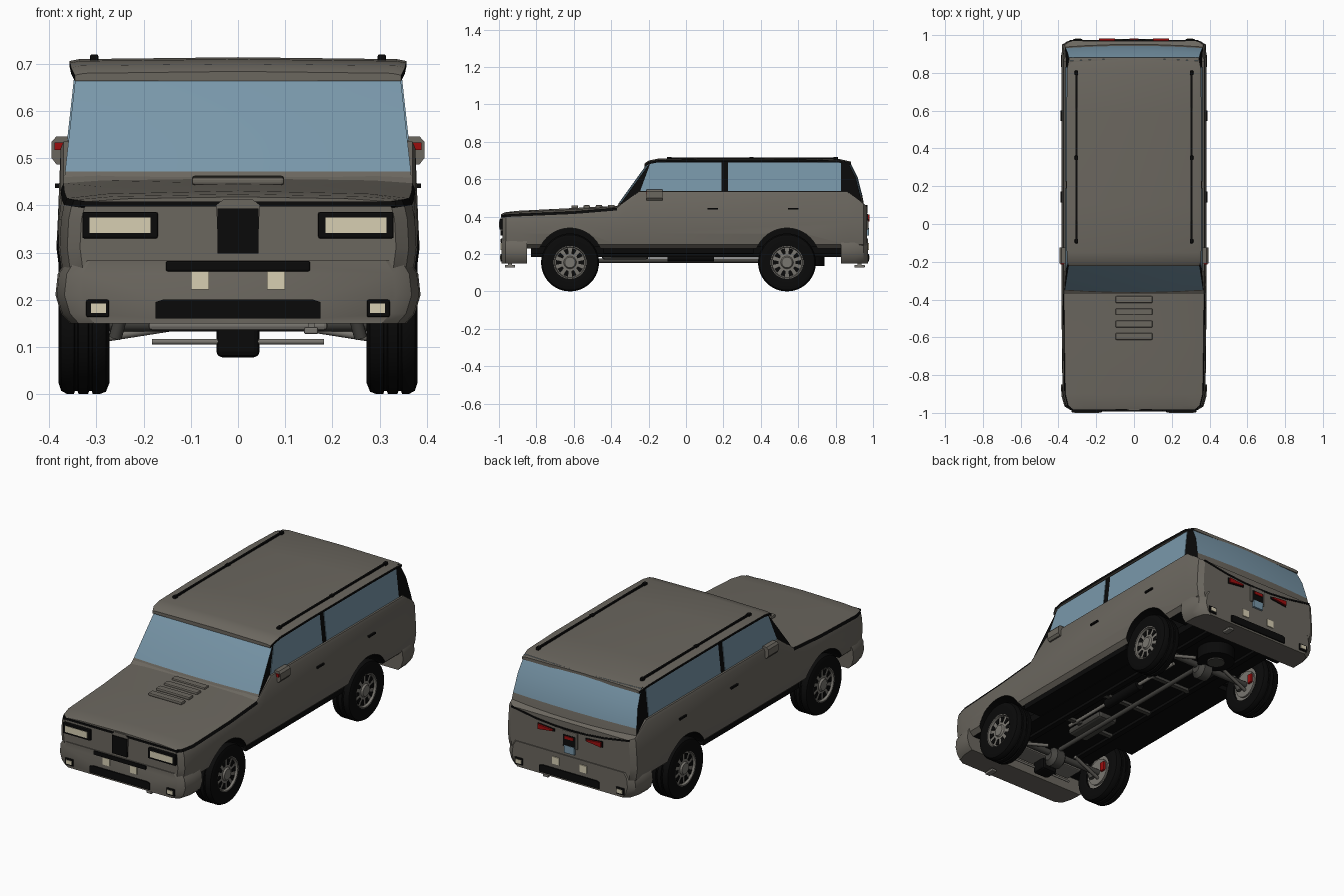
import bpy, bmesh, math
from mathutils import Vector

if "Cube" in bpy.data.objects:
    bpy.data.objects.remove(bpy.data.objects["Cube"])


def make_mat(name, rgb):
    m = bpy.data.materials.new(name)
    m.use_nodes = True
    m.diffuse_color = (*rgb, 1)
    m.node_tree.nodes["Principled BSDF"].inputs["Base Color"].default_value = (*rgb, 1)
    return m


PAINT = make_mat("taupe paint", (0.147, 0.135, 0.114))
BLACK = make_mat("black trim", (0.003, 0.003, 0.003))
GLASS = make_mat("blue glass", (0.19, 0.31, 0.4))
LAMP = make_mat("cream lamp", (0.68, 0.62, 0.45))
RED = make_mat("red lens", (0.33, 0.004, 0.004))
METAL = make_mat("grey metal", (0.19, 0.18, 0.16))
STEEL = make_mat("dark steel", (0.06, 0.058, 0.052))


def finish(name, bm, mats, rule=None, smooth=None):
    bmesh.ops.recalc_face_normals(bm, faces=bm.faces[:])
    bm.normal_update()
    if rule:
        for f in bm.faces:
            f.material_index = rule(f)
    me = bpy.data.meshes.new(name)
    bm.to_mesh(me)
    bm.free()
    for m in mats:
        me.materials.append(m)
    ob = bpy.data.objects.new(name, me)
    bpy.context.collection.objects.link(ob)
    if smooth:
        smooth_shade(ob, smooth)
    return ob


def smooth_shade(ob, degrees):
    bpy.ops.object.select_all(action='DESELECT')
    ob.select_set(True)
    bpy.context.view_layer.objects.active = ob
    bpy.ops.object.shade_smooth_by_angle(angle=math.radians(degrees))


def skin(bm, rings, caps=True):
    rows = [[bm.verts.new(p) for p in ring] for ring in rings]
    n = len(rows[0])
    for a, b in zip(rows, rows[1:]):
        for i in range(n):
            bm.faces.new((a[i], a[(i + 1) % n], b[(i + 1) % n], b[i]))
    if caps:
        bm.faces.new(rows[0])
        bm.faces.new(rows[-1])


def loft(name, sections, mats, rule=None, smooth=35):
    """Sections are (y, half outline from bottom centre to top centre)."""
    bm = bmesh.new()
    skin(bm, [[(x, y, z) for x, z in half] + [(-x, y, z) for x, z in half[-2:0:-1]]
              for y, half in sections])
    return finish(name, bm, mats, rule, smooth)


def prism(name, polys, axis, lo, hi, mat):
    bm = bmesh.new()
    for poly in polys:
        skin(bm, [[(d, a, b) if axis == 'x' else (a, d, b) for a, b in poly] for d in (lo, hi)])
    return finish(name, bm, [mat])


def box(name, x, y, z, mat, bevel=0):
    ob = prism(name, [[(x[0], z[0]), (x[1], z[0]), (x[1], z[1]), (x[0], z[1])]], 'y', *y, mat)
    if bevel:
        mod = ob.modifiers.new("bevel", 'BEVEL')
        mod.width, mod.segments = bevel, 2
    return ob


def pair(name, x, y, z, mat, bevel=0):
    for s, side in ((1, "left"), (-1, "right")):
        box(f"{side}_{name}", (s * x[0], s * x[1]), y, z, mat, bevel)


def lathe(name, profile, y, z, mat, s=1, n=40, caps=True):
    bm = bmesh.new()
    angles = [2 * math.pi * i / n for i in range(n)]
    skin(bm, [[(s * x, y + r * math.cos(a), z + r * math.sin(a)) for a in angles]
              for x, r in profile], caps)
    return finish(name, bm, [mat], smooth=35)


def tube(name, p, q, r, mat, n=12):
    p, q = Vector(p), Vector(q)
    turn = (q - p).to_track_quat('Z', 'Y')
    ring = [turn @ Vector((r * math.cos(2 * math.pi * i / n), r * math.sin(2 * math.pi * i / n), 0))
            for i in range(n)]
    bm = bmesh.new()
    skin(bm, [[c + v for v in ring] for c in (p, q)])
    return finish(name, bm, [mat], smooth=35)


# Main body shell: (y, half width, edge height, crown)
def body_half(w, top, crown):
    return [(0, .23), (w - .03, .23), (w - .008, .25), (w, .31), (w - .003, .37),
            (w - .009, top - .014), (w - .015, top), (w - .1, top + crown * .6), (0, top + crown)]


def body_rule(f):
    c = f.calc_center_median()
    bonnet_edge = c.y < -.36 and abs(c.x) > .3 and abs(f.normal.x) > .5 and c.z > .398
    return 1 if bonnet_edge or f.normal.z < -.9 else 0


stations = [(-.982, .335, .408, .01), (-.962, .362, .412, .012), (-.9, .378, .415, .016),
            (-.6, .383, .428, .018), (-.37, .385, .447, .01), (-.25, .385, .535, 0),
            (.86, .385, .535, 0), (.95, .38, .468, 0), (.968, .352, .458, 0)]
body = loft("body_shell", [(y, body_half(w, t, c)) for y, w, t, c in stations],
            [PAINT, BLACK], body_rule, None)

# Wheel arches
AXLES = (("front", -.62), ("rear", .54))
for end, y in AXLES:
    for s in (1, -1):
        cutter = lathe("arch_cutter", [(.24, .176), (.45, .176)], y, .163, BLACK, s)
        mod = body.modifiers.new("arch", 'BOOLEAN')
        mod.operation, mod.solver, mod.object = 'DIFFERENCE', 'EXACT', cutter
        mod.material_mode = 'TRANSFER'
        bpy.context.view_layer.objects.active = body
        bpy.ops.object.modifier_apply(modifier=mod.name)
        bpy.data.objects.remove(cutter)
smooth_shade(body, 30)


# Cabin with windscreen and rear window
def cabin_x(z):
    return .37 - (z - .44) * .11


outline = [(-.372, .44), (-.36, .472), (-.212, .677), (-.17, .7), (.82, .7),
           (.875, .695), (.918, .61), (.943, .512), (.952, .46)]
bm = bmesh.new()
skin(bm, [[(u * cabin_x(z), y - math.copysign(.012 * u * u, y), z) for y, z in outline]
          for u in (-1, -.7, -.35, 0, .35, .7, 1)])


def cabin_rule(f):
    if abs(f.normal.x) > .8:
        return 1
    return 2 if abs(f.normal.y) > .6 and f.calc_center_median().z > .5 else 0


finish("cabin", bm, [PAINT, BLACK, GLASS], cabin_rule, 20)

# Roof panel with dark side edges
roof = [(-.222, .346, .676), (-.2, .354, .692), (-.15, .356, .702), (.1, .357, .706),
        (.6, .357, .705), (.82, .354, .7), (.882, .343, .686)]
loft("roof_panel", [(y, [(0, z - .012), (w, z - .012), (w, z), (w - .02, z + .004), (0, z + .008)])
                    for y, w, z in roof], [PAINT, BLACK],
     lambda f: 1 if abs(f.normal.x) > .7 else 0)

# Side windows, following the lean of the cabin
for s, side in ((1, "left"), (-1, "right")):
    for part, pts in (("front", [(-.245, .537), (.19, .537), (.19, .688), (-.19, .688), (-.2, .66)]),
                      ("rear", [(.225, .537), (.83, .537), (.83, .688), (.225, .688)])):
        bm = bmesh.new()
        skin(bm, [[(s * (cabin_x(z) + d), y, z) for y, z in pts] for d in (-.003, .003)])
        finish(f"{side}_{part}_window", bm, [GLASS])

# Roof rails
pair("roof_rail", (.3, .31), (-.09, .8), (.708, .717), BLACK)
for y in (-.09, .35, .8):
    pair("rail_foot", (.296, .314), (y - .012, y + .012), (.703, .72), BLACK, .004)


# Bumpers
def bumper_half(w):
    return [(0, .15), (w - .03, .15), (w - .012, .17), (w, .21), (w - .005, .255),
            (w - .022, .283), (0, .283)]


for name, rows in (("front_bumper", [(-.986, .335), (-.966, .368), (-.91, .384), (-.85, .387)]),
                   ("rear_bumper", [(.83, .387), (.9, .385), (.95, .37), (.973, .338)])):
    loft(name, [(y, bumper_half(w)) for y, w in rows], [PAINT])

# Front face
pair("headlight_frame", (.17, .33), (-.998, -.96), (.33, .386), BLACK, .004)
pair("headlight", (.185, .315), (-1, -.99), (.341, .374), LAMP)
box("bonnet_seam", (-.335, .335), (-.986, -.97), (.398, .408), BLACK)
prism("grille_frame", [[(-.042, .3), (.042, .3), (.046, .4), (.03, .413), (-.03, .413), (-.046, .4)]],
      'y', -.988, -.96, PAINT)
box("grille", (-.043, .043), (-.992, -.97), (.298, .393), BLACK)
box("front_upper_bar", (-.153, .153), (-.993, -.97), (.26, .282), BLACK, .004)

# Details shared by both bumpers: d points outward
for end, y, d in (("front", -.986, -1), ("rear", .973, 1)):
    span = (y - d * .02, y + d * .006)
    lens = (y, y + d * .009)
    prism(f"{end}_lower_grille", [[(-.175, .16), (.175, .16), (.175, .195), (.16, .2), (-.16, .2),
                                   (-.175, .195)]], 'y', *span, BLACK)
    pair(f"{end}_fog_frame", (.273, .322), span, (.163, .2), BLACK, .004)
    pair(f"{end}_fog_lamp", (.28, .312), lens, (.172, .192), LAMP)
    pair(f"{end}_plate_lamp", (.061, .1), (y, y + d * .005), (.222, .26), LAMP)
    hook = y - d * .045
    box(f"{end}_tow_hook", (.14, .17), (hook - .028, hook + .028), (.127, .142), METAL, .004)
    box(f"{end}_tow_hook_stem", (.148, .162), (hook - .01, hook + .01), (.14, .16), METAL)

# Tail seam, lamps and latch
for s, side in ((1, "left"), (-1, "right")):
    seam = [(.345, .452), (.2, .428), (.09, .418), (0, .416)]
    prism(f"{side}_tail_seam", [[(s * x, z) for x, z in seam]
                                + [(s * x, z + .009) for x, z in seam[::-1]]], 'y', .955, .971, BLACK)
    prism(f"{side}_tail_lamp_frame", [[(s * .09, .392), (s * .19, .38), (s * .19, .413),
                                       (s * .09, .405)]], 'y', .95, .972, BLACK)
    prism(f"{side}_tail_lamp", [[(s * .1, .395), (s * .185, .384), (s * .185, .41),
                                 (s * .1, .402)]], 'y', .96, .981, RED)
box("tail_latch", (-.045, .045), (.95, .975), (.33, .415), PAINT, .004)
box("tail_latch_recess", (-.036, .036), (.95, .977), (.335, .395), BLACK)
box("tail_latch_glass", (-.03, .03), (.95, .979), (.3, .34), GLASS)
box("tail_latch_lamp", (-.025, .025), (.96, .981), (.375, .39), RED)

# Bonnet vents, handles and mirrors
for i in range(4):
    y, z = -.4 - i * .065, .446 - i * .001
    box(f"bonnet_vent_{i + 1}", (-.098, .098), (y - .018, y + .018), (z, z + .017), PAINT, .006)
for y in (.143, .573):
    pair("door_handle", (.37, .388), (y - .028, y + .028), (.437, .446), BLACK)
for s, side in ((1, "left"), (-1, "right")):
    prism(f"{side}_mirror", [[(s * x, z) for x, z in ((.352, .5), (.365, .485), (.385, .487), (.395, .5),
                              (.395, .535), (.385, .546), (.362, .546), (.352, .53))]],
          'y', -.21, -.125, PAINT)
pair("mirror_lamp", (.366, .389), (-.215, -.2), (.517, .533), RED)
pair("mirror_arm", (.34, .37), (-.19, -.15), (.5, .515), BLACK)

# Wheels
TYRE = [(.28, .088), (.272, .13), (.28, .15), (.293, .155), (.308, .155), (.31, .149), (.316, .149),
        (.318, .155), (.338, .155), (.34, .149), (.346, .149), (.348, .155), (.362, .155),
        (.375, .148), (.381, .13), (.375, .088)]
RIM = [(.29, .09), (.374, .092), (.374, .084), (.362, .08), (.366, .034), (.375, .028), (.375, .008)]
for end, y in AXLES:
    for s, side in ((1, "left"), (-1, "right")):
        tag = f"{end}_{side}"
        lathe(tag + "_tyre", TYRE, y, .155, BLACK, s, caps=False)
        lathe(tag + "_rim", RIM, y, .155, METAL, s)
        slots = []
        for k in range(10):
            a = math.pi * k / 5
            slots.append([(y + r * math.cos(a + t), .155 + r * math.sin(a + t))
                          for r, t in ((.046, -.15), (.076, -.17), (.076, .17), (.046, .15))])
        prism(tag + "_rim_slots", slots, 'x', s * .36, s * .367, BLACK)
        lathe(tag + "_brake_disc", [(.28, .07), (.295, .07)], y, .155, METAL, s)
        box(tag + "_caliper", (s * .268, s * .295), (y + .03, y + .06), (.14, .19), RED, .004)
        tube(tag + "_lower_arm", (s * .09, y + .05, .15), (s * .28, y, .12), .009, METAL)
        tube(tag + "_damper", (s * .23, y - .05, .23), (s * .26, y - .02, .12), .014, STEEL)
    tube(end + "_axle", (-.29, y, .15), (.29, y, .15), .017, STEEL)
    lathe(end + "_differential", [(-.045, .025), (-.025, .05), (.025, .05), (.045, .025)],
          y, .13, STEEL, n=16)

# Floor and chassis
box("floor_pan", (-.25, .25), (-.83, .83), (.2, .24), BLACK)
pair("sill", (.24, .355), (-.44, .36), (.203, .24), BLACK)
pair("frame_rail", (.14, .17), (-.83, .83), (.185, .205), BLACK)
for y in (-.35, -.05, .25):
    box("cross_member", (-.15, .15), (y - .012, y + .012), (.185, .205), STEEL)
tube("drive_shaft", (0, -.58, .165), (0, .5, .165), .012, STEEL)
tube("exhaust_pipe", (.09, -.4, .19), (.09, .42, .19), .009, METAL)
tube("silencer", (.09, -.1, .185), (.09, .15, .185), .026, BLACK)
box("gearbox", (-.06, .06), (-.45, -.2), (.17, .21), STEEL, .015)
box("engine_sump", (-.046, .046), (-.74, -.66), (.078, .18), BLACK, .012)
box("skid_plate", (-.19, .19), (-.75, -.64), (.135, .155), METAL, .008)
tube("steering_rod", (-.182, -.73, .111), (.182, -.73, .111), .006, METAL)
tube("spare_tyre", (0, .645, .135), (0, .645, .205), .095, BLACK, 28)
tube("spare_hub", (0, .645, .128), (0, .645, .14), .045, STEEL, 20)
